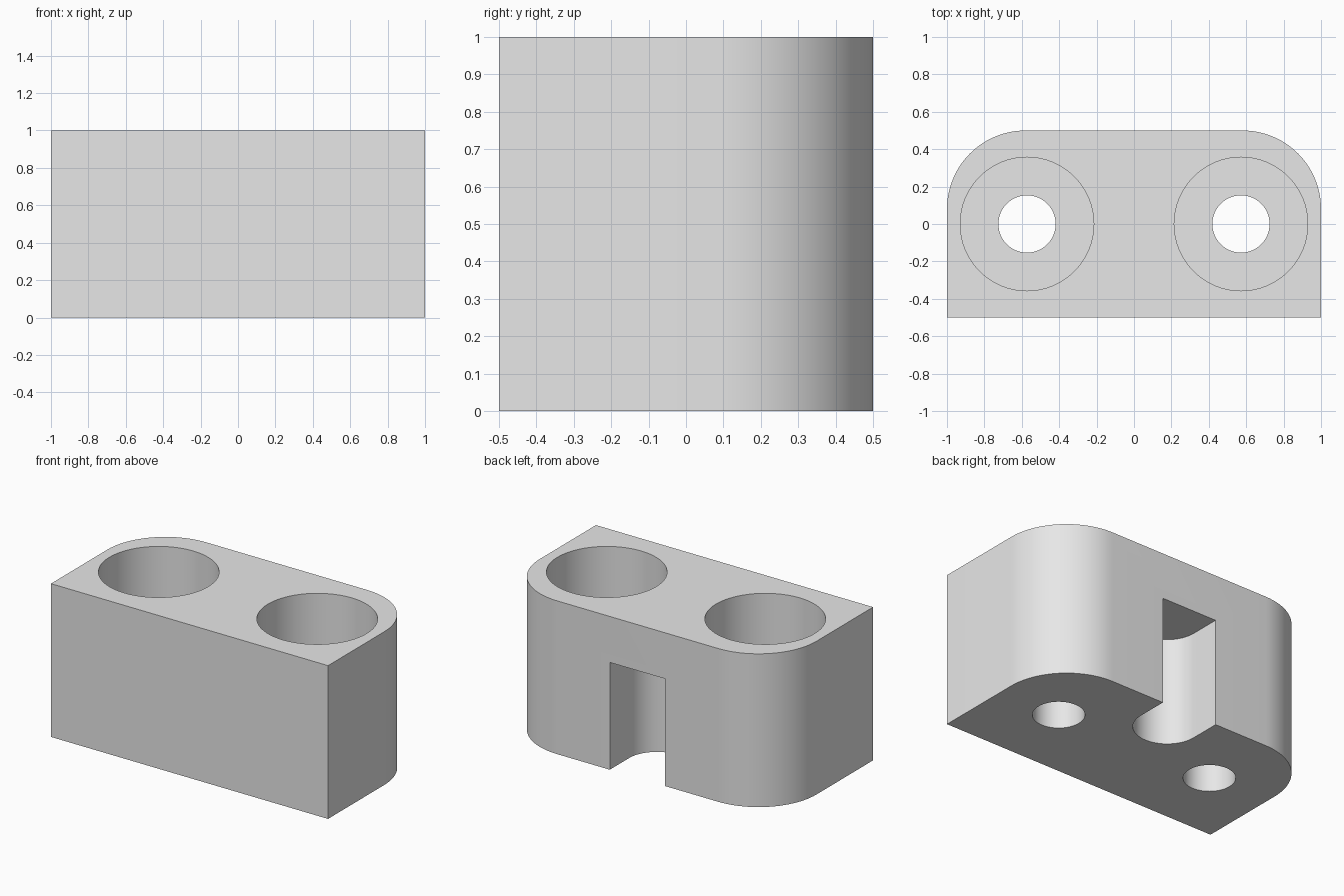
import bpy
import bmesh
from math import cos, sin, pi, radians

cube = bpy.data.objects.get("Cube")
if cube:
    bpy.data.objects.remove(cube, do_unlink=True)

# Single grey material
grey = bpy.data.materials.new("light grey")
grey.use_nodes = True
grey.diffuse_color = (0.8, 0.8, 0.8, 1)
grey.node_tree.nodes["Principled BSDF"].inputs["Base Color"].default_value = (0.8, 0.8, 0.8, 1)


def arc(cx, cy, r, start, end, steps):
    angles = [start + (end - start) * i / steps for i in range(steps + 1)]
    return [(cx + r * cos(a), cy + r * sin(a)) for a in angles]


def prism(name, outline, z0, z1):
    """Extrude a closed counter-clockwise outline from z0 to z1."""
    bm = bmesh.new()
    base = bm.faces.new([bm.verts.new((x, y, z0)) for x, y in outline])
    top = bmesh.ops.extrude_face_region(bm, geom=[base], use_keep_orig=True)["geom"]
    verts = [g for g in top if isinstance(g, bmesh.types.BMVert)]
    bmesh.ops.translate(bm, verts=verts, vec=(0, 0, z1 - z0))
    bmesh.ops.recalc_face_normals(bm, faces=bm.faces)
    mesh = bpy.data.meshes.new(name)
    bm.to_mesh(mesh)
    bm.free()
    mesh.materials.append(grey)
    obj = bpy.data.objects.new(name, mesh)
    bpy.context.collection.objects.link(obj)
    return obj


def circle(cx, r):
    return arc(cx, 0, r, 0, 2 * pi, 64)[:-1]


# Block with two rounded back corners
R = 0.42
outline = [(-1, -0.5), (1, -0.5)]
outline += arc(1 - R, 0.5 - R, R, 0, pi / 2, 24)
outline += arc(R - 1, 0.5 - R, R, pi / 2, pi, 24)
block = prism("mounting_block", outline, 0, 1)

# Counterbored screw holes and the round-ended slot in the back
cutters = []
for side, x in (("left", 0.572), ("right", -0.572)):
    cutters.append(prism(side + "_counterbore_cutter", circle(x, 0.357), 0.3, 1.2))
    cutters.append(prism(side + "_hole_cutter", circle(x, 0.153), -0.2, 0.6))
slot = [(0.2, 0.7), (-0.2, 0.7)] + arc(0, 0.3, 0.2, pi, 2 * pi, 32)
cutters.append(prism("slot_cutter", slot, -0.2, 0.7))

bpy.ops.object.select_all(action="DESELECT")
block.select_set(True)
bpy.context.view_layer.objects.active = block
for cutter in cutters:
    cutter.hide_render = True
    cut = block.modifiers.new(cutter.name, "BOOLEAN")
    cut.operation = "DIFFERENCE"
    cut.solver = "EXACT"
    cut.object = cutter
    bpy.ops.object.modifier_apply(modifier=cut.name)
    bpy.data.objects.remove(cutter, do_unlink=True)

bpy.ops.object.shade_smooth_by_angle(angle=radians(30))
